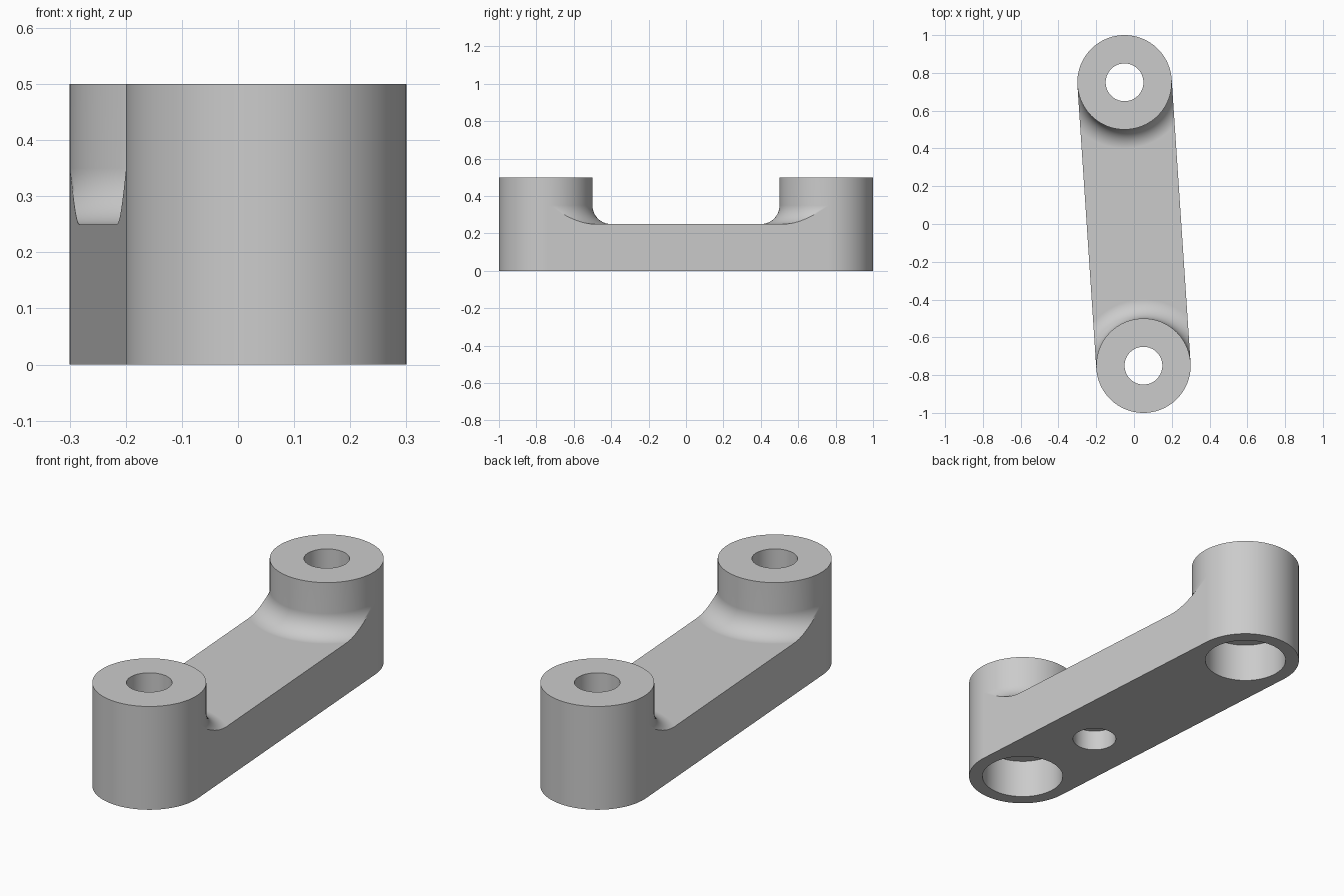
import bpy, bmesh, math
from mathutils import Vector

cube = bpy.data.objects.get("Cube")
if cube:
    bpy.data.objects.remove(cube, do_unlink=True)

N, M = 48, 12                       # half-circle and fillet segments
R, FILLET = 0.25, 0.1
TOP, BAR = 0.5, 0.25
BACK = Vector((-0.05, 0.75, 0))
FRONT = -BACK

grey = bpy.data.materials.new("light_grey")
grey.use_nodes = True
colour = (0.6, 0.6, 0.6, 1)
grey.diffuse_color = colour
grey.node_tree.nodes["Principled BSDF"].inputs["Base Color"].default_value = colour

bm = bmesh.new()


def build_end(centre):
    """Boss wall, cap and fillet; returns the rims that join to the bar."""
    inward = -centre.normalized()
    side = Vector((-inward.y, inward.x, 0))

    def vert(r, a, z):
        p = centre + inward * r * math.sin(a) + side * r * math.cos(a)
        return bm.verts.new((p.x, p.y, z))

    angles = [i * math.pi / N for i in range(2 * N)]
    cap = [vert(R, a, TOP) for a in angles]
    mid = [vert(R, a, BAR + FILLET) for a in angles]
    base = [vert(R, math.pi + i * math.pi / N, 0) for i in range(N + 1)]
    bm.faces.new(cap)
    for i in range(2 * N):
        j = (i + 1) % (2 * N)
        bm.faces.new((mid[i], mid[j], cap[j], cap[i]))
    for i in range(N):
        bm.faces.new((base[i], base[i + 1], mid[(N + i + 1) % (2 * N)], mid[N + i]))

    # Concave fillet, trimmed by the straight sides of the bar
    rings = [mid[:N + 1]]
    for k in range(1, M + 1):
        t = k / M * math.pi / 2
        r = R + FILLET * (1 - math.cos(t))
        z = BAR + FILLET * (1 - math.sin(t))
        a0 = math.acos(R / r)
        rings.append([vert(r, a0 + (math.pi - 2 * a0) * i / N, z) for i in range(N + 1)])
    for lo, hi in zip(rings, rings[1:]):
        for i in range(N):
            bm.faces.new((lo[i], lo[i + 1], hi[i + 1], hi[i]))
    return rings, base


# Two bosses joined by a flat bar with tangent sides
ends = [build_end(BACK), build_end(FRONT)]
(rings_a, base_a), (rings_b, base_b) = ends
bm.faces.new(rings_a[-1] + rings_b[-1])
bm.faces.new(base_a + base_b)
for (rings, base), (other, other_base) in (ends, ends[::-1]):
    bm.faces.new([r[N] for r in rings] + [r[0] for r in reversed(other)]
                 + [other_base[-1], base[0]])
bmesh.ops.recalc_face_normals(bm, faces=bm.faces)

mesh = bpy.data.meshes.new("link_arm")
bm.to_mesh(mesh)
bm.free()
mesh.materials.append(grey)
arm = bpy.data.objects.new("link_arm", mesh)
bpy.context.collection.objects.link(arm)


def drill(centre, radius, z0, z1):
    bpy.ops.mesh.primitive_cylinder_add(vertices=64, radius=radius, depth=z1 - z0,
                                        location=(centre.x, centre.y, (z0 + z1) / 2))
    cutter = bpy.context.object
    cutter.name = "hole_cutter"
    cutter.hide_render = True
    cutter.data.materials.append(grey)
    bpy.ops.object.select_all(action='DESELECT')
    arm.select_set(True)
    bpy.context.view_layer.objects.active = arm
    mod = arm.modifiers.new("hole", 'BOOLEAN')
    mod.operation = 'DIFFERENCE'
    mod.solver = 'EXACT'
    mod.object = cutter
    bpy.ops.object.modifier_apply(modifier=mod.name)
    bpy.data.objects.remove(cutter, do_unlink=True)


# Counterbored through holes, and a blind hole under the bar
for centre in (BACK, FRONT):
    drill(centre, 0.1875, -0.1, 0.19)
    drill(centre, 0.1, 0.1, 0.6)
drill(FRONT * 0.355, 0.1, -0.1, 0.1)

bpy.ops.object.shade_smooth_by_angle(angle=math.radians(30))
weighted = arm.modifiers.new("flat_face_normals", 'WEIGHTED_NORMAL')
weighted.keep_sharp = True
